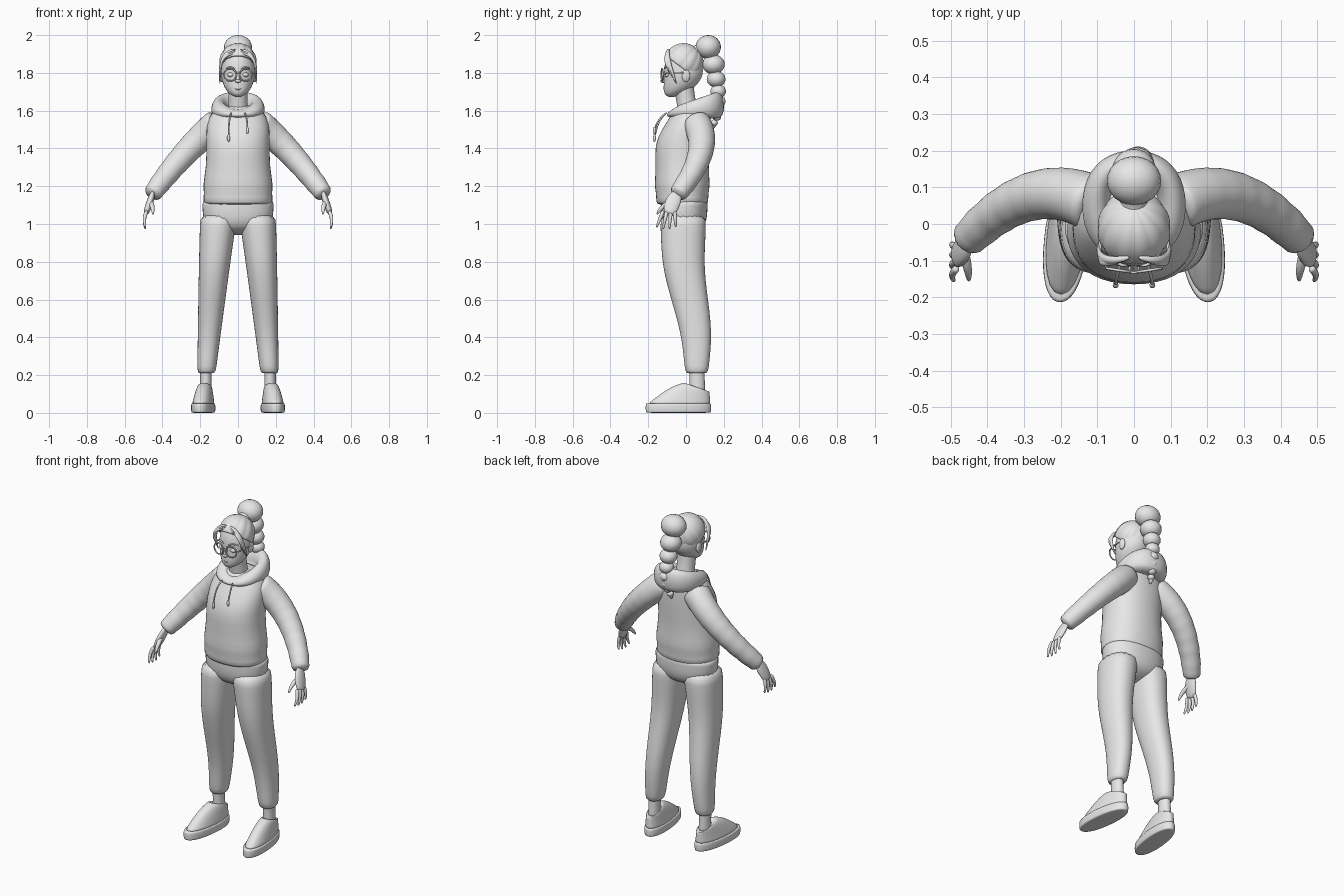
import bpy, bmesh, math
from mathutils import Vector, Matrix

default_cube = bpy.data.objects.get("Cube")
if default_cube:
    bpy.data.objects.remove(default_cube)

LIGHT_GREY = (0.8, 0.8, 0.8, 1)
clay = bpy.data.materials.new("light grey")
clay.use_nodes = True
clay.diffuse_color = LIGHT_GREY
clay.node_tree.nodes["Principled BSDF"].inputs["Base Color"].default_value = LIGHT_GREY


def finish(name, bm, subdivide=False):
    bmesh.ops.recalc_face_normals(bm, faces=bm.faces)
    mesh = bpy.data.meshes.new(name)
    bm.to_mesh(mesh)
    bm.free()
    mesh.shade_smooth()
    mesh.materials.append(clay)
    part = bpy.data.objects.new(name, mesh)
    bpy.context.collection.objects.link(part)
    if subdivide:
        part.modifiers.new("smooth", "SUBSURF")
    return part


def steps(count):
    return [i / count for i in range(count + 1)]


def mix(start, end, t):
    return start + (end - start) * t


def bend_through(start, middle, end, t):
    """Quadratic curve for points or plain numbers."""
    return mix(mix(start, middle, t), mix(middle, end, t), t)


def loft(name, rings):
    bm = bmesh.new()
    loops = [[bm.verts.new(point) for point in ring] for ring in rings]
    for lower, upper in zip(loops, loops[1:]):
        for i in range(len(lower)):
            bm.faces.new((lower[i - 1], lower[i], upper[i], upper[i - 1]))
    bm.faces.new(loops[0])
    bm.faces.new(loops[-1])
    return finish(name, bm, subdivide=True)


def oval(x, y, z, width, depth, tilt=0, shear=0, dip=0, sides=20):
    """Level, slightly squared ring; tilt and dip shape its height."""
    ring = []
    for i in range(sides):
        angle = math.tau * i / sides
        c, s = math.cos(angle), math.sin(angle)
        py = y + depth * math.copysign(abs(s) ** 0.9, s)
        px = x + width * math.copysign(abs(c) ** 0.9, c) + shear * py
        ring.append(Vector((px, py, z + tilt * py - dip * max(0, -s) ** 6)))
    return ring


def sweep(name, path, radii, side=1, flat=1, ripple=0, sides=12, count=6):
    """Tapered tube along a quadratic curve through start, bend and end."""
    start, bend, end = (Vector((side * x, y, z)) for x, y, z in path)
    along = (end - start).normalized()
    across = Vector((1, 0, 0)) if abs(along.y) > 0.7 else Vector((0, 1, 0))
    rings = []
    for t in steps(count):
        centre = bend_through(start, bend, end, t)
        tangent = mix(bend - start, end - bend, t).normalized()
        u = (across - tangent * across.dot(tangent)).normalized()
        v = tangent.cross(u) * flat
        radius = bend_through(*radii, t) + ripple * t * math.cos(math.pi * count * t)
        rings.append([centre + radius * (u * math.cos(a) + v * math.sin(a))
                      for a in (math.tau * i / sides for i in range(sides))])
    return loft(name, rings)


def sphere(detail, centre=(0, 0, 0), size=(1, 1, 1)):
    bm = bmesh.new()
    bmesh.ops.create_uvsphere(bm, u_segments=detail * 2, v_segments=detail, radius=1)
    place = Matrix.Translation(centre) @ Matrix.Diagonal((*size, 1))
    bmesh.ops.transform(bm, matrix=place, verts=bm.verts)
    return bm


def ball(name, centre, size):
    return finish(name, sphere(12, centre, size))


# Hoodie body with a gathered hem band
torso = [(1.1, -.02, .17, .13), (1.11, -.02, .19, .14), (1.17, -.02, .18, .14), (1.2, -.02, .19, .15),
         (1.3, -.02, .17, .14), (1.42, -.02, .17, .15), (1.5, 0, .17, .13), (1.56, .02, .16, .11),
         (1.61, .03, .12, .09), (1.63, .03, .08, .07)]
loft("hoodie_body", [oval(0, y, z, width, depth) for z, y, width, depth in torso])

# Lowered hood: a leaning rolled collar with a V opening
hood = []
for t in steps(9):
    angle = mix(-1.2, 3.5, t)
    out, up = math.cos(angle), math.sin(angle)
    hood.append(oval(0, .05, 1.6 + .045 * up, .105 + .04 * out, .115 + .04 * out,
                     tilt=.15 + .2 * up, dip=.03 * t))
loft("hood", hood)

# Trouser seat, rounded off at the crotch
seat = []
for t in steps(8):
    fullness = math.sqrt(1.01 - t ** 4)
    seat.append(oval(0, -.01, mix(1.13, .94, t), .19 * fullness, .125 * fullness))
loft("trouser_seat", seat)

for side, word in ((1, "left"), (-1, "right")):
    # Tapered trouser leg that sways back below the knee
    leg = []
    for t in steps(12):
        sway = min(max((t - .25) / .6, 0), 1)
        sway *= sway * (3 - 2 * sway)
        leg.append(oval(side * mix(.1, .167, t ** .9), mix(-.015, .057, sway), mix(1.06, .21, t),
                        mix(.1, .049, t), mix(.123, .061, t ** 1.5)))
    leg.append([mix(leg[-1][i], leg[-1][i - 10], .15) for i in range(20)])
    loft(word + "_trouser_leg", leg)
    sweep(word + "_ankle", [(.17, .055, .25), (.17, .06, .18), (.17, .06, .1)],
          (.043, .04, .045), side, flat=.75)

    # Shoe: thick sole, then an upper rising from toe to tongue
    lean = -.1 * side
    loft(word + "_shoe_sole", [
        oval(side * .18, -.04, z, .062 - inset, .176 - inset, shear=lean)
        for z, inset in ((0, .01), (.002, .003), (.01, 0), (.04, 0), (.05, .002), (.052, .01))])
    upper = []
    for t in steps(7):
        toe, heel = mix(-.21, -.01, t ** 1.2), mix(.13, .125, t)
        upper.append(oval(side * .18, (toe + heel) / 2, mix(.04, .157, t), mix(.058, .037, t),
                          (heel - toe) / 2, tilt=-.35 * t * t, shear=lean))
    for depth in (.003, .04):
        upper.append(oval(side * .18, .057, mix(.157, 0, depth), .031, .06, -.35, lean))
    loft(word + "_shoe_upper", upper)

    # Sleeve with folds gathering towards the cuff
    sweep(word + "_sleeve", [(.1, .05, 1.54), (.28, .15, 1.4), (.46, -.05, 1.15)],
          (.08, .07, .05), side, ripple=.004, sides=16, count=16)

    # Hand
    sweep(word + "_palm", [(.45, -.04, 1.17), (.46, -.07, 1.13), (.49, -.09, 1.05)],
          (.02, .06, .03), side, flat=.45)
    for i, finger in enumerate(("index", "middle", "ring", "little")):
        root, splay = mix(-.12, -.1, i), mix(-.036, -.022, i)
        tip = .97 + .005 * (i - 1.4) ** 2
        sweep(f"{word}_{finger}_finger",
              [(.482, root, 1.07), (.505, root + splay / 2, 1.03), (.49, root + splay, tip)],
              (.011, .012, .005), side, sides=8)
    sweep(word + "_thumb", [(.465, -.07, 1.12), (.45, -.13, 1.1), (.45, -.155, 1.05)],
          (.015, .016, .005), side, sides=8)

    # Drawstring with a knotted tip, longer on the right
    end = 1.485 + .02 * side
    sweep(word + "_drawstring", [(.035, -.1, 1.59), (.05, -.15, 1.56), (.05, -.165, end)],
          (.005, .005, .005), side, sides=8)
    ball(word + "_drawstring_tip", (side * .05, -.167, end - .01), (.008, .008, .02))

    # Eye, brow and ear
    ball(word + "_eye", (side * .037, -.097, 1.79), (.02, .018, .013))
    ball(word + "_ear", (side * .086, 0, 1.785), (.012, .022, .034))
    sweep(word + "_eyebrow", [(.016, -.112, 1.82), (.04, -.12, 1.84), (.066, -.085, 1.82)],
          (.003, .007, .002), side, sides=8)

    # Glasses
    bpy.ops.mesh.primitive_torus_add(
        major_segments=28, minor_segments=8, major_radius=.033, minor_radius=.004,
        location=(side * .042, -.126, 1.79), rotation=(math.pi / 2, 0, side * .15))
    rim = bpy.context.object
    rim.name = word + "_glasses_rim"
    rim.data.materials.append(clay)
    rim.data.shade_smooth()
    sweep(word + "_glasses_arm", [(.075, -.12, 1.795), (.1, -.08, 1.8), (.092, 0, 1.8)],
          (.004, .004, .004), side, sides=8)

    # Loose locks framing the face
    for k in range(3):
        sweep(f"{word}_loose_lock_{k + 1}",
              [(.01, -.09, 1.925 - .01 * k), (.11, -.12, 1.92 - .01 * k),
               (.096 - .004 * k, -.05 - .02 * k, 1.74 + .03 * k)],
              (.006, .02, .003), side, flat=.8, sides=8)

# Neck
sweep("neck", [(0, .02, 1.55), (0, 0, 1.64), (0, -.015, 1.75)], (.06, .046, .056), sides=16)

# Head: an egg whose lower half slides forward into the chin
skull = sphere(24)
for v in skull.verts:
    chin = min(v.co.z, 0) ** 2
    v.co = (v.co.x * .09, v.co.y * .102 - .013 - .065 * chin, 1.81 + v.co.z * .138)
finish("head", skull)

# Nose, lips and glasses bridge
sweep("nose_bridge", [(0, -.107, 1.81), (0, -.118, 1.78), (0, -.125, 1.76)], (.009, .009, .012), sides=8)
ball("nose_tip", (0, -.122, 1.757), (.016, .014, .01))
ball("upper_lip", (0, -.107, 1.724), (.024, .012, .005))
ball("lower_lip", (0, -.107, 1.714), (.022, .013, .007))
sweep("glasses_bridge", [(-.012, -.13, 1.795), (0, -.135, 1.805), (.012, -.13, 1.795)],
      (.004, .004, .004), sides=8)

# Swept-back hair: grooves run from the hairline to the tie
cap = sphere(36)
towards_tie = Vector((0, 0, 1)).rotation_difference(Vector((0, .6, .8))).to_matrix()
for v in cap.verts:
    groove = abs(math.sin(6 * math.atan2(v.co.y, v.co.x))) * v.co.xy.length
    p = towards_tie @ v.co * (1 + .035 * groove)
    v.co = (p.x * .097, p.y * .103 - .012, p.z * .103 + 1.853)
centres = [(face, face.calc_center_median()) for face in cap.faces]
bare = [face for face, centre in centres if centre.z < 1.81 - .72 * centre.y]
bmesh.ops.delete(cap, geom=bare, context="FACES")
shell = finish("hair_cap", cap).modifiers.new("thickness", "SOLIDIFY")
shell.thickness = .012

# Hair tie, bun and shrinking bubble braid
sweep("hair_tie", [(0, .045, 1.9), (0, .07, 1.92), (0, .09, 1.93)], (.045, .03, .04), sides=16)
ball("hair_bun", (0, .118, 1.937), (.074, .067, .063))
height, radius = 1.845, .06
for k in range(7):
    sway = math.sin(.5 * k)
    ball(f"braid_bubble_{k + 1}", (.013 * sway, .145 + .03 * sway, height), (radius, radius, radius * .87))
    height -= radius * 1.3
    radius *= .83
sweep("braid_tip", [(0, .15, height + .03), (0, .15, height + .01), (0, .135, height - .01)],
      (.012, .02, .003), sides=8)
